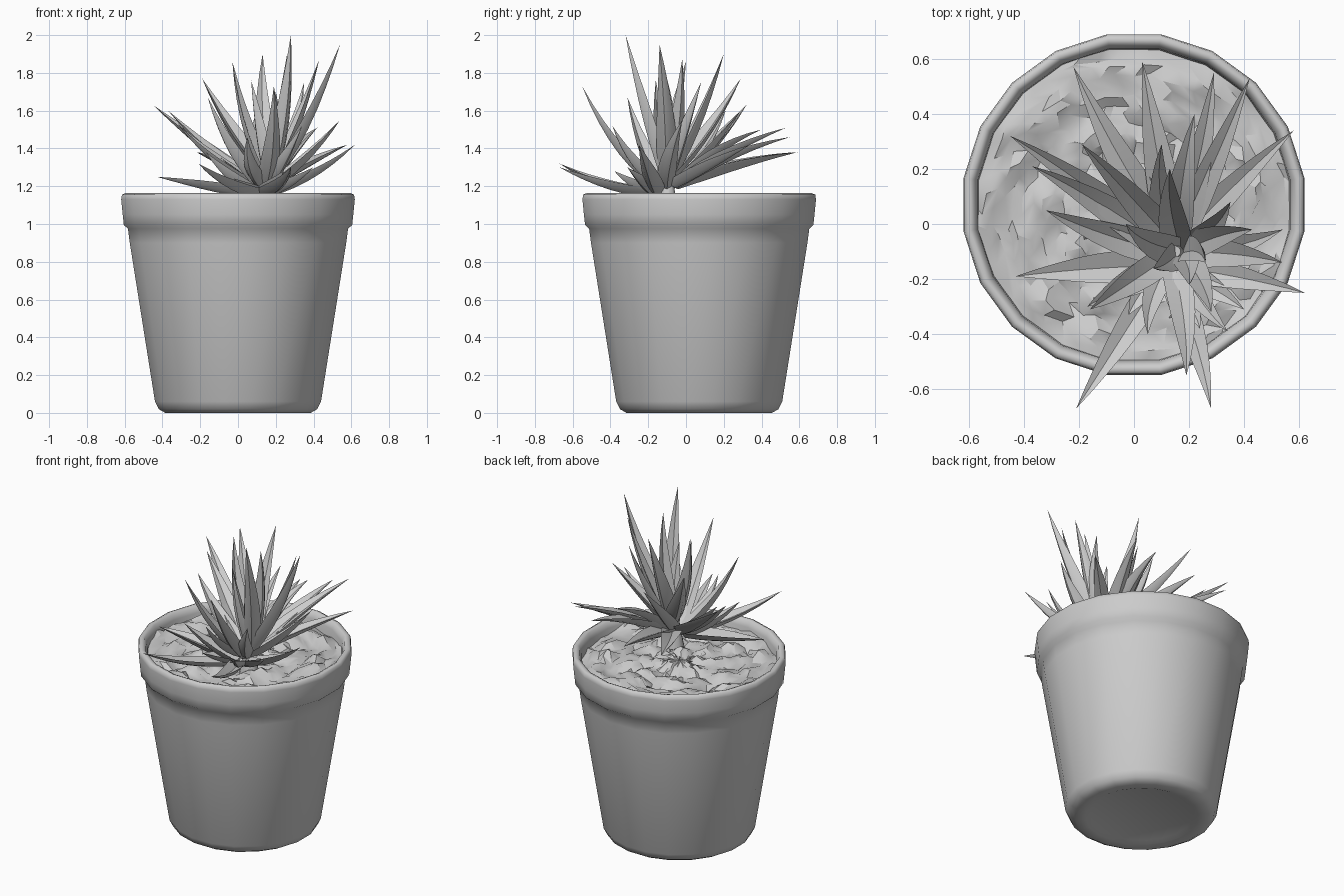
import bpy, bmesh, math, random
from mathutils import Vector, noise

if "Cube" in bpy.data.objects:
    bpy.data.objects.remove(bpy.data.objects["Cube"])

random.seed(4)
CENTRE = Vector((0, 0.07, 0))


def make_object(name, bm, angle):
    bmesh.ops.recalc_face_normals(bm, faces=bm.faces)
    mesh = bpy.data.meshes.new(name)
    bm.to_mesh(mesh)
    bm.free()
    ob = bpy.data.objects.new(name, mesh)
    bpy.context.collection.objects.link(ob)
    bpy.context.view_layer.objects.active = ob
    ob.select_set(True)
    bpy.ops.object.shade_smooth_by_angle(angle=math.radians(angle))
    ob.select_set(False)
    return ob


def bridge(bm, a, b):
    n = len(a)
    for i in range(n):
        j = (i + 1) % n
        bm.faces.new((a[i], a[j], b[j], b[i]))


# Pot: lathed profile with a recessed foot, a rounded collar and an inner wall
def build_pot():
    profile = [(0.30, 0.012), (0.33, 0.0), (0.39, 0.0), (0.425, 0.02), (0.445, 0.06),
               (0.58, 0.90), (0.59, 0.975), (0.612, 0.995), (0.618, 1.05),
               (0.626, 1.13), (0.622, 1.155), (0.605, 1.163), (0.587, 1.155),
               (0.574, 1.12), (0.565, 1.03)]
    sides = 20
    bm = bmesh.new()
    rings = []
    for r, z in profile:
        ring = []
        for i in range(sides):
            a = 2 * math.pi * (i + 0.5) / sides
            ring.append(bm.verts.new(CENTRE + Vector((r * math.cos(a), r * math.sin(a), z))))
        rings.append(ring)
    for a, b in zip(rings, rings[1:]):
        bridge(bm, a, b)
    bm.faces.new(rings[0])
    make_object("pot", bm, 70)


# Gravel: a disc with rough pebbled relief
def build_gravel():
    bm = bmesh.new()
    rings, sides, radius = 16, 50, 0.58
    middle = bm.verts.new(CENTRE + Vector((0, 0, 1.1)))
    previous = None
    for k in range(1, rings + 1):
        ring = []
        for i in range(sides):
            a = 2 * math.pi * (i + 0.5 * (k % 2)) / sides
            r = radius * k / rings
            if k < rings:
                r += random.uniform(-0.012, 0.012)
                a += random.uniform(-0.03, 0.03)
            p = Vector((r * math.cos(a), r * math.sin(a), 0))
            d = noise.voronoi(p * 9)[0]
            z = 1.135 - 0.085 * min(1, d[0]) + random.uniform(-0.008, 0.008)
            ring.append(bm.verts.new(CENTRE + p + Vector((0, 0, z))))
        if previous:
            bridge(bm, previous, ring)
        else:
            for i in range(sides):
                bm.faces.new((middle, ring[i], ring[(i + 1) % sides]))
        previous = ring
    make_object("gravel", bm, 30)


# Leaf: pointed blade swept along a curve, hollow on top and keeled below
def build_leaf(name, tip, width, bend, axis, spread):
    tip = Vector(tip)
    axis = Vector(axis)
    out = Vector((tip.x - axis.x, tip.y - axis.y, 0)).normalized()
    side = Vector((-out.y, out.x, 0))
    root = axis + out * spread
    control = (root + tip) / 2 + Vector((0, 0, bend)) - out * bend * 0.5
    control += side * random.uniform(-0.05, 0.05)
    shape = [0.9, 1.0, 1.0, 0.9, 0.74, 0.52, 0.28]
    bm = bmesh.new()
    previous = None
    for k, s in enumerate(shape):
        t = k / len(shape)
        p = root * (1 - t) ** 2 + control * 2 * t * (1 - t) + tip * t * t
        tangent = ((control - root) * (1 - t) + (tip - control) * t).normalized()
        up = tangent.cross(side).normalized()
        if up.dot(Vector((0, 0, 1)) - out) < 0:
            up = -up
        w = width * s / 2
        ring = [bm.verts.new(q) for q in (
            p + side * w + up * w * 0.45,
            p,
            p - side * w + up * w * 0.45,
            p - side * w * 0.5 - up * w * 0.25,
            p - up * w * 0.5,
            p + side * w * 0.5 - up * w * 0.25)]
        if previous:
            bridge(bm, previous, ring)
        else:
            bm.faces.new(ring)
        previous = ring
    end = bm.verts.new(tip)
    for i in range(6):
        bm.faces.new((previous[i], previous[(i + 1) % 6], end))
    make_object(name, bm, 40)


# Stem: short tapering core that carries the leaves
def build_stem():
    bm = bmesh.new()
    bmesh.ops.create_cone(bm, cap_ends=True, segments=10, radius1=0.06, radius2=0.02, depth=0.22)
    bmesh.ops.translate(bm, verts=bm.verts, vec=(0.15, -0.10, 1.18))
    make_object("stem", bm, 40)


build_pot()
build_gravel()
build_stem()

# Each leaf: tip, width, bend
front_low = [((-0.43, -0.19, 1.25), 0.12, 0.0), ((-0.21, -0.67, 1.32), 0.10, -0.05),
             ((0.28, -0.67, 1.30), 0.10, -0.04), ((0.62, -0.25, 1.42), 0.10, -0.05),
             ((0.40, -0.31, 1.30), 0.10, -0.02), ((-0.02, -0.33, 1.24), 0.11, -0.01),
             ((0.24, -0.38, 1.28), 0.11, -0.02), ((-0.17, -0.30, 1.38), 0.11, -0.03)]
back_low = [((-0.22, 0.57, 1.38), 0.12, 0.03), ((0.03, 0.59, 1.38), 0.12, 0.03),
            ((0.29, 0.55, 1.46), 0.11, 0.05), ((0.42, 0.53, 1.51), 0.10, 0.04),
            ((0.22, 0.40, 1.50), 0.11, 0.06), ((0.58, 0.34, 1.42), 0.10, 0.01)]
middle = [((-0.45, 0.32, 1.63), 0.11, -0.03), ((-0.37, 0.21, 1.60), 0.11, -0.05),
          ((-0.32, 0.05, 1.53), 0.11, -0.04), ((0.54, -0.02, 1.55), 0.10, -0.03),
          ((-0.16, -0.31, 1.67), 0.10, -0.07), ((0.19, -0.55, 1.73), 0.10, -0.09),
          ((0.34, -0.39, 1.52), 0.09, -0.05), ((0.05, -0.40, 1.46), 0.09, -0.05),
          ((0.10, 0.29, 1.60), 0.10, -0.03)]
upper = [((0.28, -0.32, 2.0), 0.10, -0.05), ((0.54, -0.14, 1.95), 0.11, -0.06),
         ((0.43, -0.02, 1.87), 0.10, -0.05), ((0.13, 0.20, 1.90), 0.11, -0.05),
         ((-0.19, 0.29, 1.77), 0.11, -0.05), ((-0.03, 0.0, 1.86), 0.11, -0.06),
         ((0.26, -0.14, 1.90), 0.10, -0.01), ((0.07, -0.16, 1.76), 0.10, -0.03),
         ((0.20, -0.22, 1.70), 0.10, -0.02), ((0.35, 0.08, 1.75), 0.10, -0.05)]

for group, leaves, axis, spread in (
        ("front_low_leaf", front_low, (0.12, -0.15, 1.16), 0.02),
        ("back_low_leaf", back_low, (0.15, -0.08, 1.21), 0.03),
        ("middle_leaf", middle, (0.14, -0.11, 1.20), 0.03),
        ("upper_leaf", upper, (0.17, -0.10, 1.24), 0.01)):
    for i, (tip, width, bend) in enumerate(leaves):
        build_leaf(f"{group}_{i + 1}", tip, width, bend, axis, spread)
